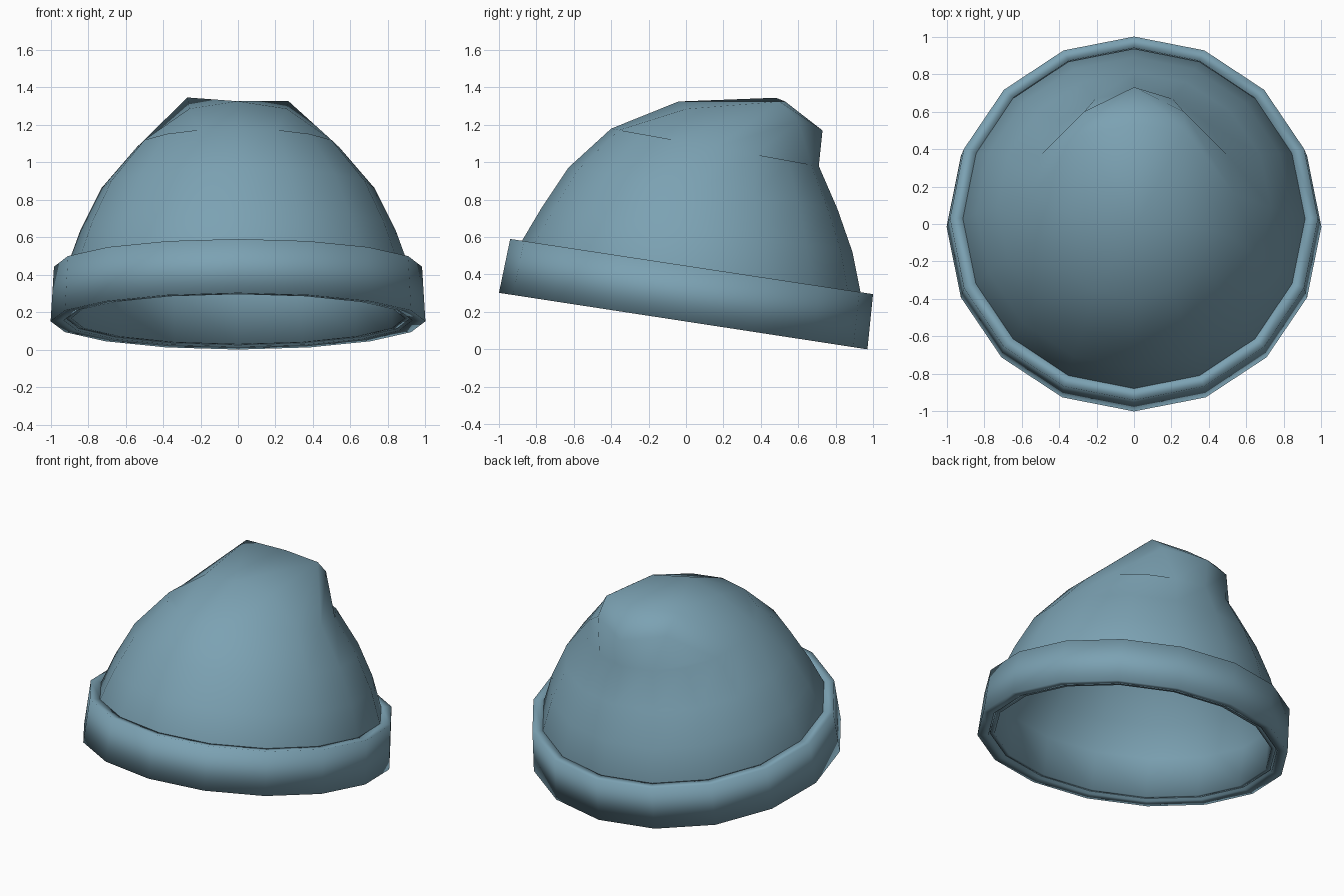
import bpy, bmesh, math

if "Cube" in bpy.data.objects:
    bpy.data.objects.remove(bpy.data.objects["Cube"])

SIDES = 16


def add_ring(bm, yf, zf, yb, zb, rx):
    """Tilted 16-sided loop from its front point, back point and half width."""
    verts = []
    for i in range(SIDES):
        a = 2 * math.pi * i / SIDES
        t = (1 + math.sin(a)) / 2
        verts.append(bm.verts.new((rx * math.cos(a),
                                   yf + (yb - yf) * t,
                                   zf + (zb - zf) * t)))
    return verts


def bridge(bm, low, high):
    for i in range(SIDES):
        j = (i + 1) % SIDES
        bm.faces.new((low[i], low[j], high[j], high[i]))


def finish(bm, name):
    bmesh.ops.recalc_face_normals(bm, faces=bm.faces)
    mesh = bpy.data.meshes.new(name)
    bm.to_mesh(mesh)
    bm.free()
    for p in mesh.polygons:
        p.use_smooth = True
    obj = bpy.data.objects.new(name, mesh)
    bpy.context.collection.objects.link(obj)
    mat = bpy.data.materials.get("knit_blue")
    if mat is None:
        mat = bpy.data.materials.new("knit_blue")
        mat.diffuse_color = (0.20, 0.36, 0.45, 1)
        mat.use_nodes = True
        mat.node_tree.nodes["Principled BSDF"].inputs["Base Color"].default_value = mat.diffuse_color
    mesh.materials.append(mat)
    return obj


# Crown: tilted loops that narrow and slide backwards
bm = bmesh.new()
loops = [add_ring(bm, *r) for r in (
    (-0.92, 0.31, 0.90, 0.025, 0.92),
    (-0.88, 0.575, 0.935, 0.295, 0.915),
    (-0.77, 0.76, 0.89, 0.52, 0.84),
    (-0.63, 0.97, 0.81, 0.75, 0.73),
    (-0.40, 1.18, 0.71, 0.98, 0.54))]
for low, high in zip(loops, loops[1:]):
    bridge(bm, low, high)

# Flopped tip: square grid cap, counter-clockwise from the right side
outer = loops[-1]
tip = [bm.verts.new(p) for p in (
    (0.27, 0.50, 1.325), (0.265, 0.60, 1.22), (0, 0.73, 1.17),
    (-0.265, 0.60, 1.22), (-0.27, 0.48, 1.345), (-0.26, 0.0, 1.285),
    (0, -0.04, 1.325), (0.26, 0.0, 1.285))]
centre = bm.verts.new((0, 0.53, 1.325))
for k in range(0, 8, 2):
    m = 2 * k
    mid, nxt, prev = tip[k], tip[k + 1], tip[k - 1]
    bm.faces.new((outer[m], outer[m + 1], nxt, mid))
    bm.faces.new((outer[m - 1], outer[m], mid, prev))
    bm.faces.new((outer[m + 1], outer[m + 2], outer[(m + 3) % SIDES], nxt))
    bm.faces.new((mid, nxt, tip[(k + 2) % 8], centre))
crown = finish(bm, "hat_crown")
shell = crown.modifiers.new("thickness", "SOLIDIFY")
shell.thickness = 0.03
shell.offset = -1

# Folded brim: closed band around the crown
bm = bmesh.new()
band = [add_ring(bm, *r) for r in (
    (-0.93, 0.295, 0.905, 0.015, 0.93),
    (-1.0, 0.302, 0.97, 0.0, 1.0),
    (-0.94, 0.59, 1.0, 0.295, 0.982),
    (-0.875, 0.578, 0.94, 0.302, 0.91))]
for k in range(4):
    bridge(bm, band[k], band[(k + 1) % 4])
finish(bm, "hat_brim")
